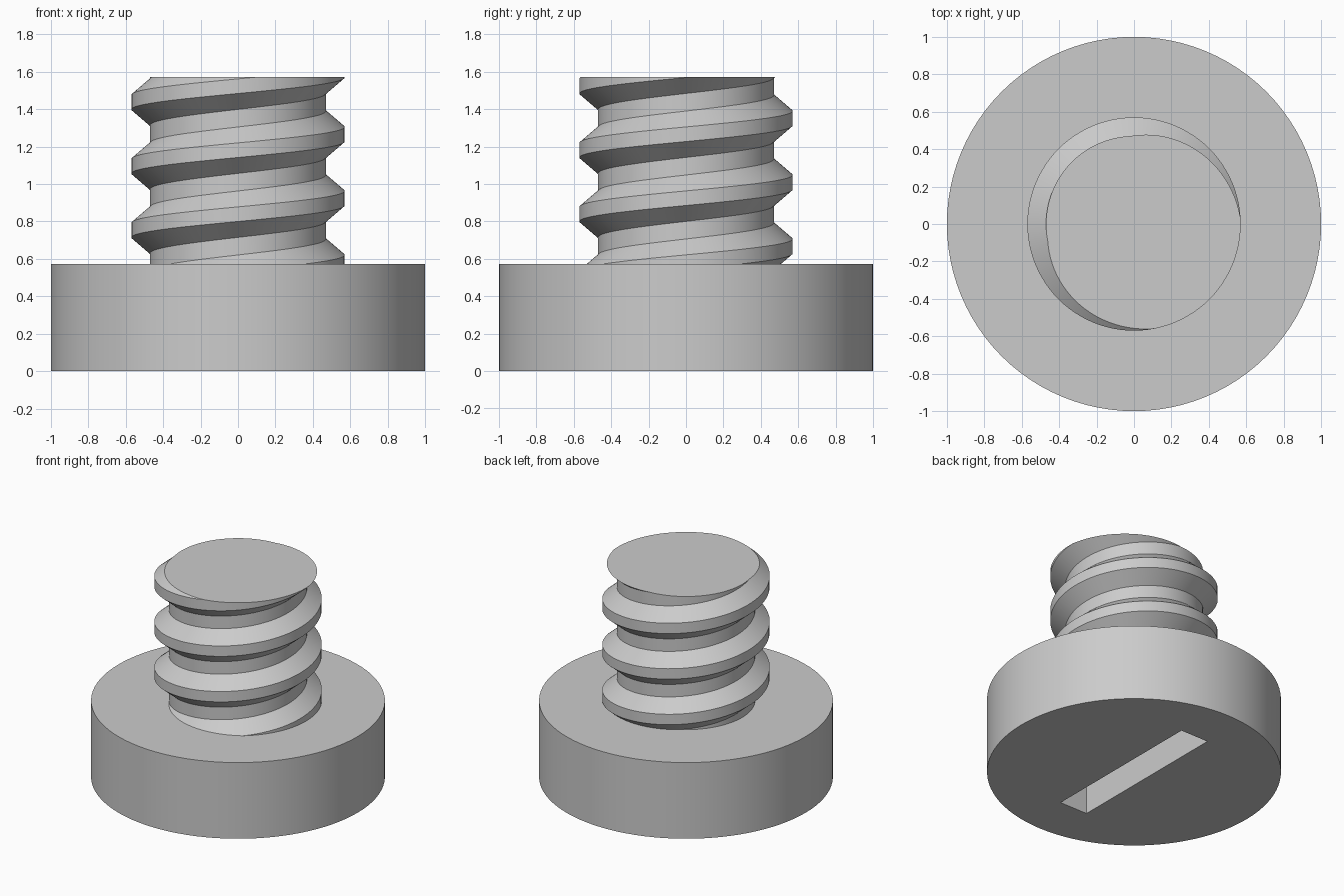
import bpy
import bmesh
from math import cos, sin, tau, radians
from mathutils import Vector

if "Cube" in bpy.data.objects:
    bpy.data.objects.remove(bpy.data.objects["Cube"])

HEAD_TOP, TIP = 0.572, 1.572
ROOT, CREST, PITCH = 0.47, 0.57, 0.342
SEGMENTS = 96

metal = bpy.data.materials.new("plain grey")
metal.use_nodes = True
grey = (0.6, 0.6, 0.6, 1)
metal.diffuse_color = grey
metal.node_tree.nodes["Principled BSDF"].inputs["Base Color"].default_value = grey


def smooth(obj):
    bpy.ops.object.select_all(action="DESELECT")
    obj.select_set(True)
    bpy.context.view_layer.objects.active = obj
    bpy.ops.object.shade_smooth_by_angle(angle=radians(25))


# Round head
bpy.ops.mesh.primitive_cylinder_add(vertices=SEGMENTS, radius=1, depth=HEAD_TOP,
                                    location=(0, 0, HEAD_TOP / 2))
head = bpy.context.object
head.name = "head"
head.data.materials.append(metal)

# Driver slot cut into the underside of the head
bpy.ops.mesh.primitive_cube_add(size=1)
cutter = bpy.context.object
cutter.name = "slot_cutter"
cutter.scale = (0.23, 1.28, 0.54)
cutter.hide_render = True
cutter.data.materials.append(metal)
slot = head.modifiers.new("slot", "BOOLEAN")
slot.object = cutter
slot.operation = "DIFFERENCE"
slot.solver = "EXACT"
bpy.context.view_layer.objects.active = head
bpy.ops.object.modifier_apply(modifier=slot.name)
bpy.data.objects.remove(cutter)
smooth(head)

# Threaded shaft: a trapezoid tooth swept up a helix, each turn joined to the next
tooth = [(ROOT, -0.124), (CREST, -0.039), (CREST, 0.039), (ROOT, 0.124)]
first_crest = 0.924 - 2 * PITCH
bm = bmesh.new()
rings = []
for i in range(5 * SEGMENTS + 1):
    a = tau * i / SEGMENTS
    z = first_crest + PITCH * i / SEGMENTS
    rings.append([bm.verts.new((r * cos(a), r * sin(a), z + dz)) for r, dz in tooth])
for i in range(len(rings) - 1):
    low, nxt = rings[i], rings[i + 1]
    for k in range(3):
        bm.faces.new((low[k], nxt[k], nxt[k + 1], low[k + 1]))
    j = i + SEGMENTS
    if j + 1 < len(rings):
        bm.faces.new((low[3], nxt[3], rings[j + 1][0], rings[j][0]))


def trim(height, normal):
    cut = bmesh.ops.bisect_plane(bm, geom=bm.verts[:] + bm.edges[:] + bm.faces[:],
                                 dist=1e-6, plane_co=Vector((0, 0, height)),
                                 plane_no=Vector(normal), clear_outer=True)
    return [e for e in cut["geom_cut"] if isinstance(e, bmesh.types.BMEdge)]


# Trim the shaft flush with the head, then cut and cap the tip
trim(HEAD_TOP, (0, 0, -1))
rim = trim(TIP, (0, 0, 1))
bmesh.ops.contextual_create(bm, geom=rim)
bmesh.ops.recalc_face_normals(bm, faces=bm.faces[:])
mesh = bpy.data.meshes.new("threaded_shaft")
bm.to_mesh(mesh)
bm.free()
mesh.materials.append(metal)
shaft = bpy.data.objects.new("threaded_shaft", mesh)
bpy.context.collection.objects.link(shaft)
smooth(shaft)
